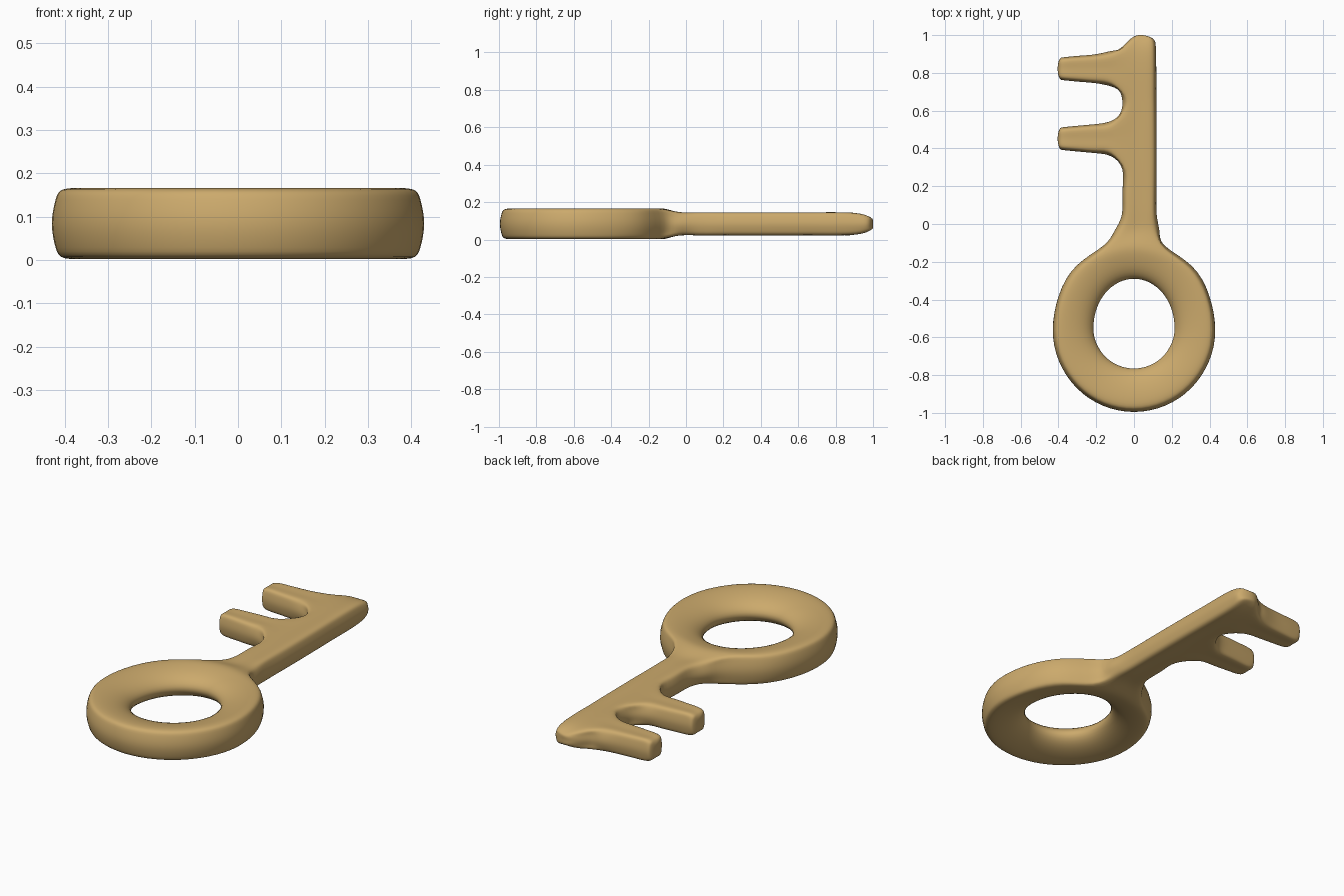
import bpy, bmesh, math
from mathutils import Vector

if "Cube" in bpy.data.objects:
    bpy.data.objects.remove(bpy.data.objects["Cube"])

MID_Z = 0.084      # height of the flat symmetry plane
SEGMENTS = 16      # control segments around the bow

bm = bmesh.new()

# Twelve-point rounded section shared by the shaft and the teeth (u across, v up)
PROFILE = [(-.7, 1), (0, 1), (.7, 1), (.93, .6), (1, 0), (.93, -.6),
           (.7, -1), (0, -1), (-.7, -1), (-.93, -.6), (-1, 0), (-.93, .6)]
LEFT_SIDE = (8, 9, 10, 11)


def vert(x, y, z):
    return bm.verts.new((x, y, z + MID_Z))


def section(cx, cy, across, half_w, half_h):
    return [vert(cx + across[0] * u * half_w, cy + across[1] * u * half_w, v * half_h)
            for u, v in PROFILE]


def bridge(a, b, skip=()):
    n = len(a)
    for i in range(n):
        if i not in skip:
            k = (i + 1) % n
            bm.faces.new((a[i], a[k], b[k], b[i]))


def cap(loop, cx, cy, half_h):
    middle = [loop[1]] + [vert(cx, cy, v * half_h) for v in (.6, 0, -.6)] + [loop[7]]
    left = [loop[i] for i in (0, 11, 10, 9, 8)]
    right = [loop[i] for i in (2, 3, 4, 5, 6)]
    for p, q in ((left, middle), (middle, right)):
        for i in range(4):
            bm.faces.new((p[i], q[i], q[i + 1], p[i + 1]))


# Bow: egg-shaped ring with a crisp outer rim and a soft inner hole
RING = [(0, 0), (.04, .055), (.14, .08), (.45, .077), (.82, .05), (1, 0),
        (.82, -.05), (.45, -.077), (.14, -.08), (.04, -.055)]
NECK_OPENING = (0, 1, 8, 9)
ring = []
for j in range(SEGMENTS):
    a = 2 * math.pi * j / SEGMENTS
    s, c = math.sin(a), math.cos(a)
    outer = Vector((.43 * s, -.56 + (.48 if c > 0 else .435) * c))
    inner = Vector((.215 * s, -.55 + (.26 if c > 0 else .215) * c))
    row = []
    for i, (t, z) in enumerate(RING):
        p = outer.lerp(inner, t)
        row.append(None if j == 0 and i in (0, 1, 9) else vert(p.x, p.y, z))
    ring.append(row)
for j in range(SEGMENTS):
    k = (j + 1) % SEGMENTS
    bridge(ring[j], ring[k], NECK_OPENING if 0 in (j, k) else ())

# Open loop on the bow where the shaft grows out
l, m, r = ring[-1], ring[0], ring[1]
neck = [l[2], m[2], r[2], r[1], r[0], r[9], r[8], m[8], l[8], l[9], l[0], l[1]]

# Shaft: (y, centre x, half width, half thickness)
STATIONS = [(-.04, .015, .12, .062), (.05, .028, .092, .06), (.17, .029, .09, .06),
            (.29, .029, .091, .06), (.45, .028, .092, .06), (.60, .026, .093, .06),
            (.69, .024, .094, .06), (.82, .025, .093, .06), (.93, .022, .094, .053),
            (.982, .042, .058, .036)]
shaft = [section(x, y, (1, 0), w, h) for y, x, w, h in STATIONS]
bridge(neck, shaft[0])
TOOTH_ROWS = (3, 6)
open_rows = {i + d for i in TOOTH_ROWS for d in (0, 1)}
for i in range(len(shaft) - 1):
    bridge(shaft[i], shaft[i + 1], LEFT_SIDE if i in open_rows else ())
cap(shaft[-1], .04, 1.0, .036)

# Teeth: two identical prongs growing from the openings in the shaft side
for first, cy in zip(TOOTH_ROWS, (.452, .822)):
    a, b, c = shaft[first:first + 3]
    last = [a[0], b[0], c[0], c[11], c[10], c[9], c[8], b[8], a[8], a[9], a[10], a[11]]
    for x, w, h in ((-.12, .094, .06), (-.2, .077, .06), (-.3, .068, .06),
                    (-.37, .061, .058), (-.395, .049, .047)):
        loop = section(x, cy, (0, 1), w, h)
        bridge(last, loop)
        last = loop
    cap(last, -.404, cy, .047)

bmesh.ops.delete(bm, geom=[v for v in bm.verts if not v.link_faces], context='VERTS')
bmesh.ops.recalc_face_normals(bm, faces=bm.faces)


# Push the control cage outwards so the smoothed surface passes through the points above
def limit_point(v):
    n = len(v.link_edges)
    total = v.co * (n * n)
    for e in v.link_edges:
        total = total + e.other_vert(v).co * 4
    for loop in v.link_loops:
        total = total + loop.link_loop_next.link_loop_next.vert.co
    return total / (n * (n + 5))


targets = [v.co.copy() for v in bm.verts]
for _ in range(8):
    moved = [v.co + t - limit_point(v) for v, t in zip(bm.verts, targets)]
    for v, co in zip(bm.verts, moved):
        v.co = co

for f in bm.faces:
    f.smooth = True
mesh = bpy.data.meshes.new("key")
bm.to_mesh(mesh)
bm.free()

brass = bpy.data.materials.new("warm brass")
brass.diffuse_color = (.60, .40, .15, 1)
brass.use_nodes = True
brass.node_tree.nodes["Principled BSDF"].inputs["Base Color"].default_value = brass.diffuse_color
mesh.materials.append(brass)

key = bpy.data.objects.new("key", mesh)
bpy.context.collection.objects.link(key)
smooth = key.modifiers.new("smooth surface", 'SUBSURF')
smooth.levels = smooth.render_levels = 2
